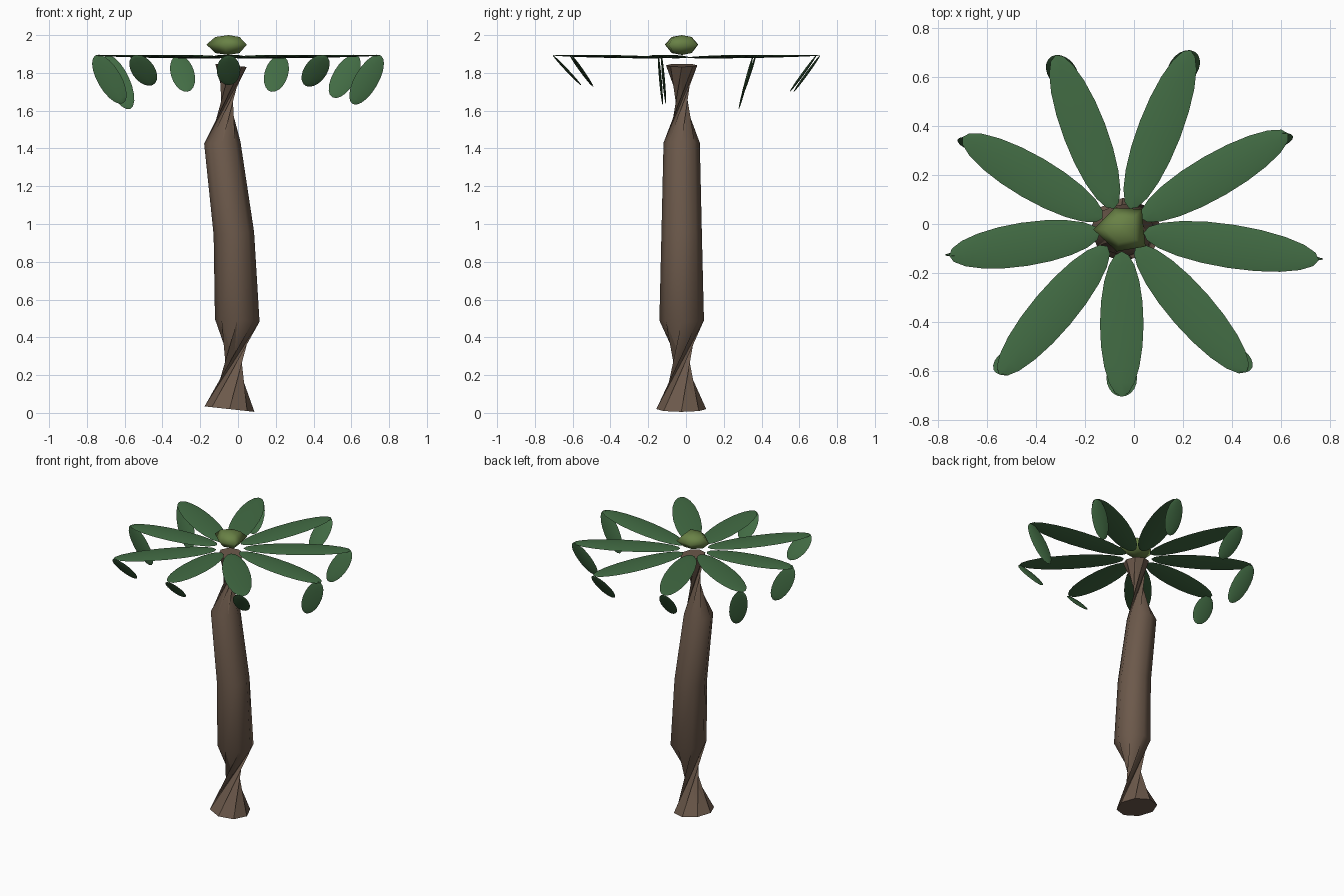
import bpy, bmesh, math
from mathutils import Vector, Matrix

if "Cube" in bpy.data.objects:
    bpy.data.objects.remove(bpy.data.objects["Cube"])


def material(name, color):
    m = bpy.data.materials.new(name)
    m.diffuse_color = (*color, 1)
    m.use_nodes = True
    m.node_tree.nodes["Principled BSDF"].inputs["Base Color"].default_value = m.diffuse_color
    return m


BARK = material("bark", (0.15, 0.10, 0.07))
GREEN = material("leaf_green", (0.055, 0.15, 0.058))
BUD = material("bud_green", (0.14, 0.22, 0.06))


def finish(bm, name, mat, angle=60):
    bmesh.ops.recalc_face_normals(bm, faces=bm.faces)
    me = bpy.data.meshes.new(name)
    bm.to_mesh(me)
    bm.free()
    ob = bpy.data.objects.new(name, me)
    bpy.context.collection.objects.link(ob)
    me.materials.append(mat)
    bpy.ops.object.select_all(action='DESELECT')
    ob.select_set(True)
    bpy.context.view_layer.objects.active = ob
    bpy.ops.object.shade_smooth_by_angle(angle=math.radians(angle))
    return ob


# Trunk: eight-sided rings (x, y, z, radius, x tilt, twist steps to next ring)
N = 8
rings = [(-0.045, -0.025, 0.02, 0.132, -0.11, 3),
         (-0.004, -0.023, 0.49, 0.118, -0.06, 0),
         (-0.022, -0.023, 0.95, 0.107, 0.08, 0),
         (-0.083, -0.023, 1.43, 0.096, 0.06, 3),
         (-0.037, -0.023, 1.84, 0.083, -0.1, 0)]
bm = bmesh.new()
loops = []
for cx, cy, cz, r, tilt, _ in rings:
    loop = []
    for i in range(N):
        a = 2 * math.pi * i / N
        dx = r * math.cos(a)
        loop.append(bm.verts.new((cx + dx, cy + r * math.sin(a), cz + tilt * dx)))
    loops.append(loop)
for k in range(len(rings) - 1):
    s, lo, hi = rings[k][5], loops[k], loops[k + 1]
    for i in range(N):
        j = (i + 1) % N
        if s:  # wrung section: triangles folding through the waist
            bm.faces.new((lo[i], hi[(j + s) % N], hi[(i + s) % N]))
            bm.faces.new((lo[i], lo[j], hi[(j + s) % N]))
        else:
            bm.faces.new((lo[i], lo[j], hi[j], hi[i]))
bm.faces.new(loops[0][::-1])
bm.faces.new(loops[-1])
finish(bm, "trunk", BARK)

# Crown bud: lumpy flattened hexagonal ball
centre = Vector((-0.05, -0.022))
outline = [(0.09, -0.005), (0.082, 0.083), (-0.03, 0.087),
           (-0.117, 0.0), (-0.02, -0.09), (0.097, -0.07)]
bm = bmesh.new()
prev = None
for z, s in ((1.905, 0.6), (1.95, 1.0), (1.99, 0.6)):
    loop = [bm.verts.new((centre.x + s * x, centre.y + s * y, z)) for x, y in outline]
    if prev:
        for i in range(6):
            bm.faces.new((prev[i], prev[(i + 1) % 6], loop[(i + 1) % 6], loop[i]))
    else:
        first = loop
    prev = loop
for loop, z in ((first, 1.895), (prev, 2.0)):
    tip = bm.verts.new((centre.x, centre.y, z))
    for i in range(6):
        bm.faces.new((loop[i], loop[(i + 1) % 6], tip))
finish(bm, "crown_bud", BUD, 80)


# Leaf blade: flattened ball stretched from p to q
def blade(name, p, q, side, width, thick):
    axis = (q - p).normalized()
    side = (side - axis * side.dot(axis)).normalized()
    normal = axis.cross(side)
    mat = Matrix((side * width / 2, normal * thick / 2, (q - p) / 2)).transposed().to_4x4()
    mat.translation = (p + q) / 2
    bm = bmesh.new()
    bmesh.ops.create_uvsphere(bm, u_segments=8, v_segments=10, radius=1, matrix=mat)
    finish(bm, name, GREEN, 80)


# Nine leaves: (tip x, tip y, height of the drooping end)
leaves = [(0.23, 0.71, 1.70), (0.63, 0.37, 1.67), (0.755, -0.147, 1.635),
          (0.46, -0.605, 1.73), (-0.05, -0.705, 1.735), (-0.55, -0.615, 1.735),
          (-0.755, -0.13, 1.64), (-0.70, 0.355, 1.61), (-0.32, 0.69, 1.70)]
for n, (x, y, low) in enumerate(leaves, 1):
    out = (Vector((x, y)) - centre).normalized()
    base = (centre + out * 0.09).to_3d() + Vector((0, 0, 1.88))
    tip = Vector((x, y, 1.893))
    blade(f"leaf_{n}", base, tip, Vector((-out.y, out.x, 0)), 0.178, 0.014)
    end = Vector((x - out.x * 0.15, y - out.y * 0.15, low))
    blade(f"leaf_tip_{n}", tip, end, Vector((1, 0, 0)), 0.125, 0.014)
